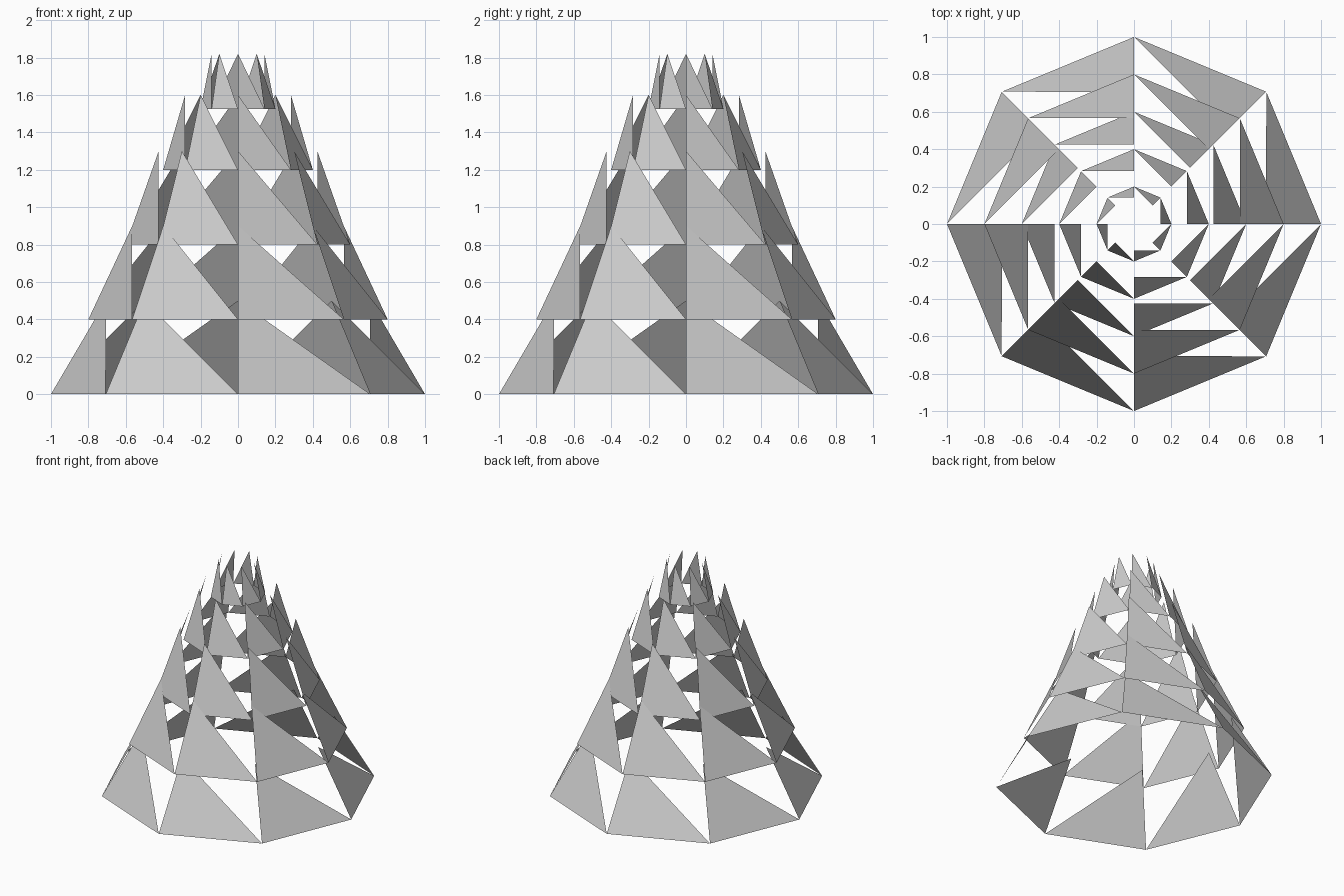
import bpy
import bmesh
from math import radians
from mathutils import Matrix, Vector

cube = bpy.data.objects.get("Cube")
if cube:
    bpy.data.objects.remove(cube, do_unlink=True)

# One plain grey for every leaf
grey = bpy.data.materials.new("plain_grey")
grey.use_nodes = True
colour = (0.6, 0.6, 0.6, 1.0)
grey.diffuse_color = colour
grey.node_tree.nodes["Principled BSDF"].inputs["Base Color"].default_value = colour

SIDES = 8
LEAN = 0.707  # tip radius relative to base radius


def leaf_ring(name, radius, base, tip):
    """Ring of skewed triangles, each tip standing above its first corner."""
    bm = bmesh.new()
    for i in range(SIDES):
        here = Matrix.Rotation(radians(360 / SIDES * i), 3, 'Z')
        after = Matrix.Rotation(radians(360 / SIDES * (i + 1)), 3, 'Z')
        corners = (here @ Vector((radius, 0, base)),
                   after @ Vector((radius, 0, base)),
                   here @ Vector((radius * LEAN, 0, tip)))
        bm.faces.new([bm.verts.new(c) for c in corners])
    # Neighbouring leaves share their base corners
    bmesh.ops.remove_doubles(bm, verts=bm.verts, dist=0.0001)
    mesh = bpy.data.meshes.new(name)
    bm.to_mesh(mesh)
    bm.free()
    mesh.materials.append(grey)
    bpy.context.collection.objects.link(bpy.data.objects.new(name, mesh))


# Tiers from the ground up: name, radius, base height, tip height
for tier in (("bottom_leaf_ring", 1.0, 0.0, 0.5),
             ("lower_leaf_ring", 0.8, 0.4, 0.9),
             ("middle_leaf_ring", 0.6, 0.8, 1.3),
             ("upper_leaf_ring", 0.4, 1.2, 1.6),
             ("top_leaf_ring", 0.2, 1.525, 1.82)):
    leaf_ring(*tier)
